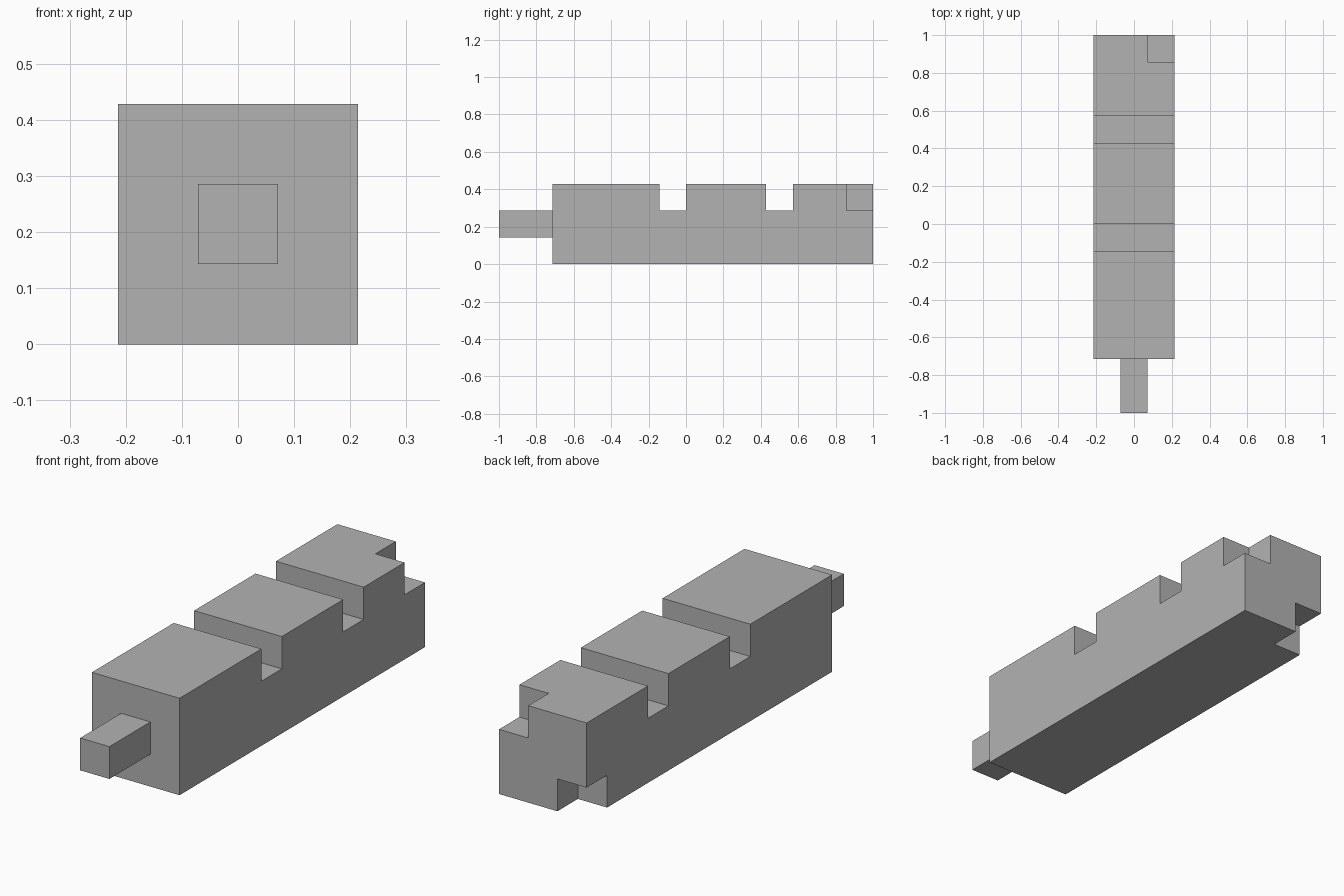
import bpy
import bmesh
from mathutils import Vector

U = 2 / 7    # full length is seven double cells
U = U / 2    # one cell of the block puzzle grid

default = bpy.data.objects.get("Cube")
if default:
    bpy.data.objects.remove(default, do_unlink=True)

grey = bpy.data.materials.new("plain grey")
grey.use_nodes = True
colour = (0.45, 0.45, 0.45, 1)
grey.diffuse_color = colour
grey.node_tree.nodes["Principled BSDF"].inputs["Base Color"].default_value = colour


def link(name, bm):
    bmesh.ops.recalc_face_normals(bm, faces=bm.faces)
    mesh = bpy.data.meshes.new(name)
    bm.to_mesh(mesh)
    bm.free()
    mesh.materials.append(grey)
    obj = bpy.data.objects.new(name, mesh)
    bpy.context.collection.objects.link(obj)
    return obj


def box(name, low, high):
    """Box between two corners given in cells."""
    low, high = Vector(low) * U, Vector(high) * U
    bm = bmesh.new()
    bmesh.ops.create_cube(bm, size=1)
    bmesh.ops.scale(bm, vec=high - low, verts=bm.verts)
    bmesh.ops.translate(bm, vec=(low + high) / 2, verts=bm.verts)
    return link(name, bm)


# Bar: side profile with two cross slots, extruded across the width
profile = [(-5, 0), (7, 0), (7, 3), (4, 3), (4, 2), (3, 2),
           (3, 3), (0, 3), (0, 2), (-1, 2), (-1, 3), (-5, 3)]
bm = bmesh.new()
side = bm.faces.new([bm.verts.new((-1.5 * U, y * U, z * U)) for y, z in profile])
extruded = bmesh.ops.extrude_face_region(bm, geom=[side])["geom"]
bmesh.ops.translate(bm, vec=(3 * U, 0, 0),
                    verts=[v for v in extruded if isinstance(v, bmesh.types.BMVert)])
bar = link("slotted_bar", bm)

# Opposite corner notches at the back end
notches = [
    box("upper_left_notch_cutter", (0.5, 6, 2), (2, 8, 4)),
    box("lower_right_notch_cutter", (-2, 6, -1), (-0.5, 8, 1)),
]
bpy.context.view_layer.objects.active = bar
for cutter in notches:
    cutter.hide_render = True
    cut = bar.modifiers.new(cutter.name, "BOOLEAN")
    cut.operation = "DIFFERENCE"
    cut.solver = "EXACT"
    cut.object = cutter
    bpy.ops.object.modifier_apply(modifier=cut.name)
    bpy.data.objects.remove(cutter, do_unlink=True)

# Square peg on the front end
box("front_peg", (-0.5, -7, 1), (0.5, -5, 2))
